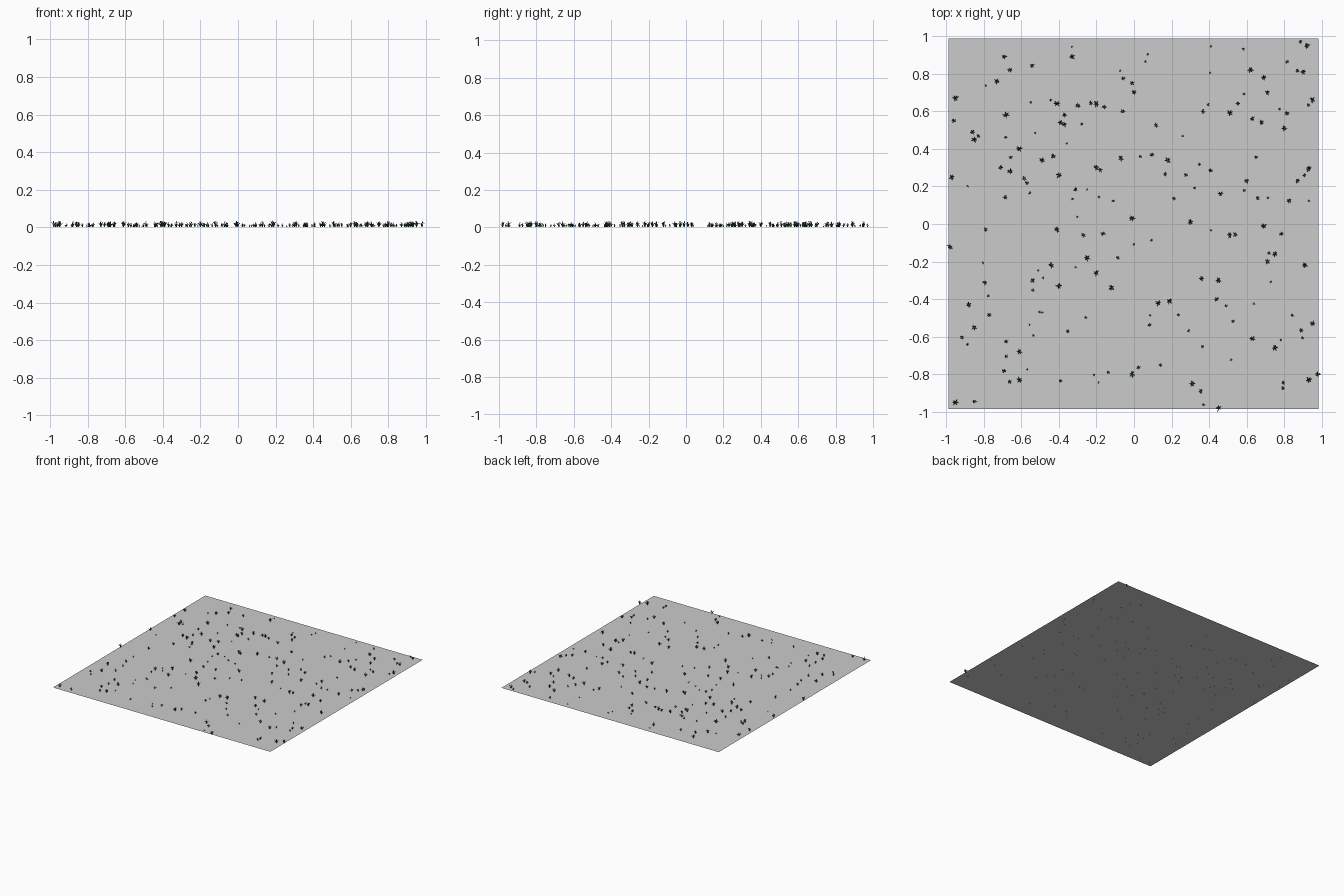
import bpy, bmesh, math, random
from mathutils import Vector

if "Cube" in bpy.data.objects:
    bpy.data.objects.remove(bpy.data.objects["Cube"])

random.seed(7)

green = bpy.data.materials.new("dark_green")
green.diffuse_color = (0.03, 0.10, 0.06, 1)
green.use_nodes = True
green.node_tree.nodes["Principled BSDF"].inputs["Base Color"].default_value = green.diffuse_color

# Flat square of ground
bm = bmesh.new()
bm.faces.new([bm.verts.new(p) for p in
              [(-.988, -.985, .003), (.982, -.985, .003), (.982, .988, .003), (-.988, .988, .003)]])
me = bpy.data.meshes.new("ground_sheet")
bm.to_mesh(me)
bm.free()
bpy.context.collection.objects.link(bpy.data.objects.new("ground_sheet", me))


def blade(bm, centre, angle, reach, height, width):
    """Tapered leaf that rises from the tuft centre and arches outwards."""
    out = Vector((math.cos(angle), math.sin(angle), 0))
    side = Vector((-out.y, out.x, 0))
    rows = []
    for along, up, wide in [(.08, 0, .6), (.3, .6, 1), (.65, 1, .8)]:
        mid = centre + out * reach * along + Vector((0, 0, height * up))
        rows.append([bm.verts.new(mid + side * width * wide * s) for s in (-.5, .5)])
    tip = bm.verts.new(centre + out * reach + Vector((0, 0, height * .85)))
    for a, b in zip(rows, rows[1:]):
        bm.faces.new((a[0], a[1], b[1], b[0]))
    bm.faces.new((rows[-1][0], rows[-1][1], tip))


def tuft(bm, x, y, size):
    """Star of outer leaves with a few upright inner ones."""
    c = Vector((x, y, 0.001))
    turn = random.uniform(0, math.tau)
    for i in range(6):
        blade(bm, c, turn + i * math.tau / 6 + random.uniform(-.3, .3),
              size * random.uniform(.015, .021), size * random.uniform(.014, .026), size * .005)
    for i in range(3):
        blade(bm, c, turn + i * math.tau / 3 + .5,
              size * .007, size * random.uniform(.026, .032), size * .004)


# Centres of the main tufts
main = [(-.69, .89), (-.66, .82), (-.73, .76), (-.33, .89), (-.95, .67), (-.96, .55),
        (-.86, .49), (-.85, .45), (-.68, .58), (-.41, .64), (-.30, .63), (-.37, .58),
        (-.39, .54), (-.20, .64), (-.06, .60), (-.01, .75), (0, .70), (-.61, .40),
        (-.71, .30), (-.66, .28), (-.49, .34), (-.43, .36), (-.20, .30), (-.07, .35),
        (.18, .34), (-.40, .26), (-.97, .25), (.92, .95), (.62, .82), (.69, .78),
        (.90, .81), (.95, .66), (.71, .70), (.51, .59), (.63, .56), (.68, .54),
        (.80, .51), (.60, .23), (.87, .23), (.46, .16), (-.41, -.03), (-.01, .03),
        (.30, .01), (.51, -.06), (.69, -.01), (-.25, -.18), (-.44, -.22), (-.20, -.26),
        (-.54, -.30), (-.40, -.33), (-.12, -.34), (.13, -.42), (.19, -.41), (.36, -.29),
        (.45, -.30), (.71, -.20), (.75, -.16), (.91, -.22), (-.88, -.43), (-.85, -.55),
        (-.61, -.68), (-.61, -.83), (-.95, -.95), (-.01, -.80), (.31, -.85), (.95, -.53),
        (.63, -.61), (.93, -.83), (.98, -.80), (.45, -.98), (-.98, -.12), (.75, -.66)]

bm = bmesh.new()
for x, y in main:
    tuft(bm, x, y, random.uniform(.85, 1.1))
# Smaller tufts strewn between them
for i in range(120):
    tuft(bm, random.uniform(-.97, .97), random.uniform(-.97, .97), random.uniform(.4, .85))
me = bpy.data.meshes.new("grass_tufts")
bm.to_mesh(me)
bm.free()
me.materials.append(green)
bpy.context.collection.objects.link(bpy.data.objects.new("grass_tufts", me))
